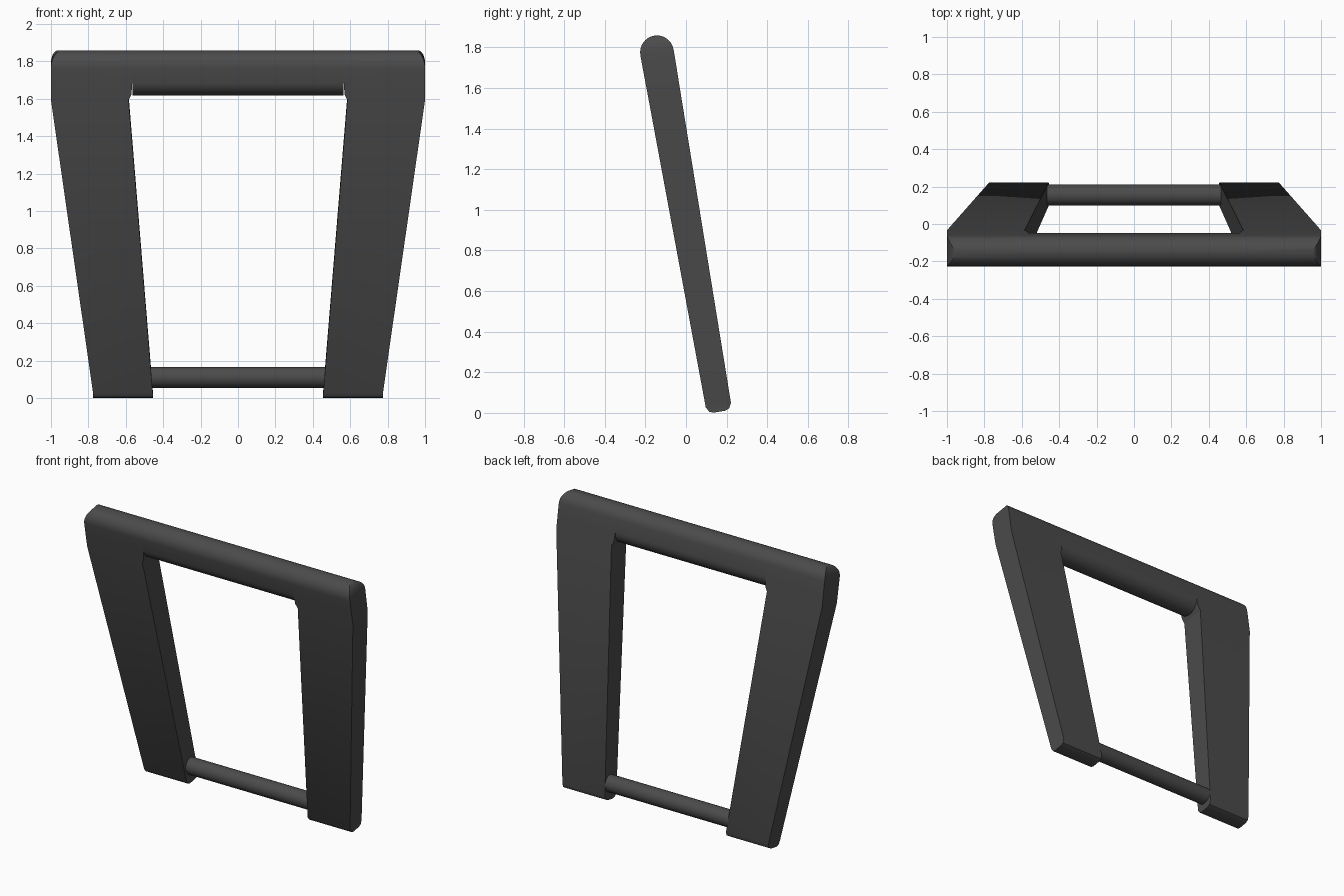
import bpy, bmesh
from math import sin, cos, radians, pi

if "Cube" in bpy.data.objects:
    bpy.data.objects.remove(bpy.data.objects["Cube"])

TILT = radians(9.87)       # backward lean of the slab
OY, OZ = 0.165, 0.006      # bottom centre of the leaning axis
BAR_X = 0.565              # where the top bar meets the legs


def place(x, s, t):
    """Point at s along the leaning axis, t across the thickness."""
    return (x, OY - s * sin(TILT) + t * cos(TILT), OZ + s * cos(TILT) + t * sin(TILT))


def finish(bm, name):
    bmesh.ops.recalc_face_normals(bm, faces=bm.faces)
    me = bpy.data.meshes.new(name)
    bm.to_mesh(me)
    bm.free()
    ob = bpy.data.objects.new(name, me)
    bpy.context.collection.objects.link(ob)
    bpy.ops.object.select_all(action='DESELECT')
    ob.select_set(True)
    bpy.context.view_layer.objects.active = ob
    bpy.ops.object.shade_smooth_by_angle(angle=radians(30))
    return ob


STEPS = 8
arc = [i * pi / 2 / STEPS for i in range(1, STEPS)] + [radians(88)]

# Side leg: rows of (height along axis, half thickness, outer x, inner x)
rows = [(0, .03, .775, .455), (.008, .05, .775, .455), (.033, .063, .775, .456),
        (1.625, .081, 1, .585), (1.655, .0815, 1, .570), (1.72, .0825, 1, BAR_X),
        (1.797, .083, 1, BAR_X)]
rows += [(1.797 + .083 * sin(a), .083 * cos(a), .95 + .05 * cos(a), BAR_X) for a in arc]
bm = bmesh.new()
rings = [[bm.verts.new(place(x, s, t)) for x, t in ((xo, -w), (xo, w), (xi, w), (xi, -w))]
         for s, w, xo, xi in rows]
for k, (a, b) in enumerate(zip(rings, rings[1:])):
    for i in range(4):
        if i == 2 and rows[k][0] >= 1.72:
            continue       # open where the bar joins
        j = (i + 1) % 4
        bm.faces.new((a[i], a[j], b[j], b[i]))
bm.faces.new(rings[0])
bm.faces.new(rings[-1])
leg = finish(bm, "side_leg")
leg.modifiers.new("Mirror", 'MIRROR')

# Top bar: rounded stadium section between the legs
section = [(1.797, -.083)]
section += [(1.797 + .083 * sin(a), -.083 * cos(a)) for a in arc]
section += [(s, -t) for s, t in reversed(section)]
N = 16
section += [(1.72 - .0825 * sin(i * pi / N), .0825 * cos(i * pi / N)) for i in range(N + 1)]
bm = bmesh.new()
left, right = [[bm.verts.new(place(x, s, t)) for s, t in section] for x in (-BAR_X, BAR_X)]
for i in range(len(section)):
    j = (i + 1) % len(section)
    bm.faces.new((left[i], left[j], right[j], right[i]))
finish(bm, "top_bar")

# Lower rod between the feet
bpy.ops.mesh.primitive_cylinder_add(vertices=32, radius=.056, depth=.94,
                                    location=(0, .155, .11), rotation=(0, pi / 2, 0))
bpy.context.object.name = "lower_rod"
bpy.ops.object.shade_smooth_by_angle(angle=radians(30))

# Dark finish shared by all parts
mat = bpy.data.materials.new("dark_grey")
mat.diffuse_color = (.07, .07, .07, 1)
mat.use_nodes = True
mat.node_tree.nodes["Principled BSDF"].inputs["Base Color"].default_value = mat.diffuse_color
for ob in bpy.context.scene.objects:
    ob.data.materials.append(mat)
